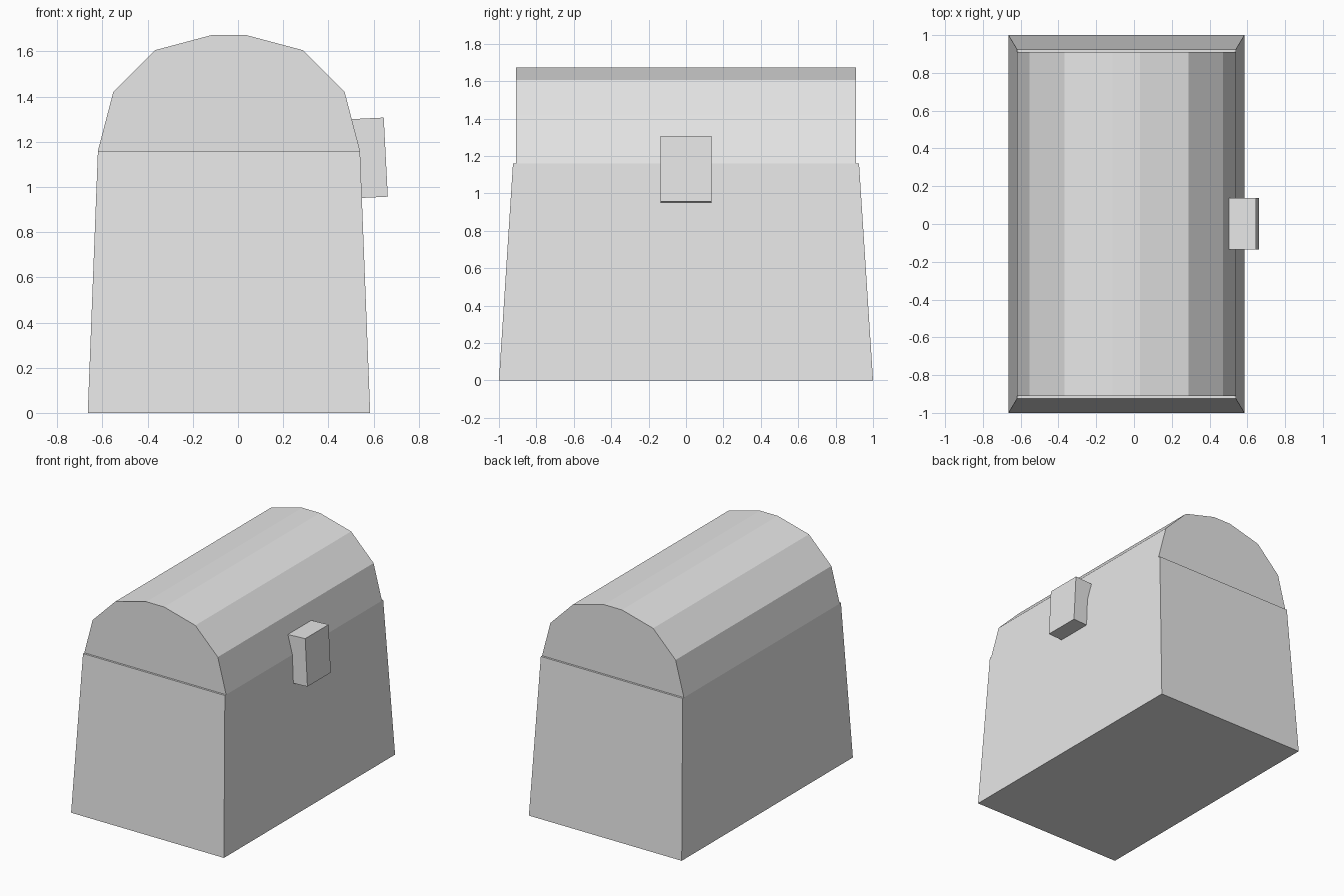
import bpy

if "Cube" in bpy.data.objects:
    bpy.data.objects.remove(bpy.data.objects["Cube"])

grey = bpy.data.materials.new("light grey")
grey.diffuse_color = (0.8, 0.8, 0.8, 1)
grey.use_nodes = True
grey.node_tree.nodes["Principled BSDF"].inputs["Base Color"].default_value = grey.diffuse_color


def loft(name, ring_a, ring_b):
    """Closed solid joining two matching rings of points."""
    n = len(ring_a)
    faces = [tuple(reversed(range(n))), tuple(range(n, 2 * n))]
    faces += [(i, (i + 1) % n, n + (i + 1) % n, n + i) for i in range(n)]
    mesh = bpy.data.meshes.new(name)
    mesh.from_pydata(ring_a + ring_b, [], faces)
    mesh.materials.append(grey)
    obj = bpy.data.objects.new(name, mesh)
    bpy.context.collection.objects.link(obj)
    return obj


def rect(half_x, half_y, z):
    return [(CX + sx * half_x, sy * half_y, z)
            for sx, sy in ((-1, -1), (1, -1), (1, 1), (-1, 1))]


def extrude_y(name, profile, y0, y1):
    """Extrude an x-z profile (counter-clockwise from the front) along y."""
    front = [(x, y0, z) for x, z in profile]
    back = [(x, y1, z) for x, z in profile]
    obj = loft(name, front, back)
    obj.data.flip_normals()
    return obj


CX = -0.04   # body centre line, offset by the latch
SEAM = 1.16  # height where lid meets body

# Tapered body
loft("chest_body", rect(0.625, 1.0, 0), rect(0.58, 0.925, SEAM))

# Faceted barrel lid
half = [(0.58, SEAM), (0.512, 1.42), (0.328, 1.605), (0.073, 1.673)]
arch = [(CX + x, z) for x, z in half] + [(CX - x, z) for x, z in reversed(half)]
extrude_y("barrel_lid", arch, -0.91, 0.91)

# Slightly tilted latch block on the right side
latch = [(0.52, 0.95), (0.663, 0.957), (0.645, 1.307), (0.502, 1.30)]
extrude_y("latch", latch, -0.136, 0.137)
